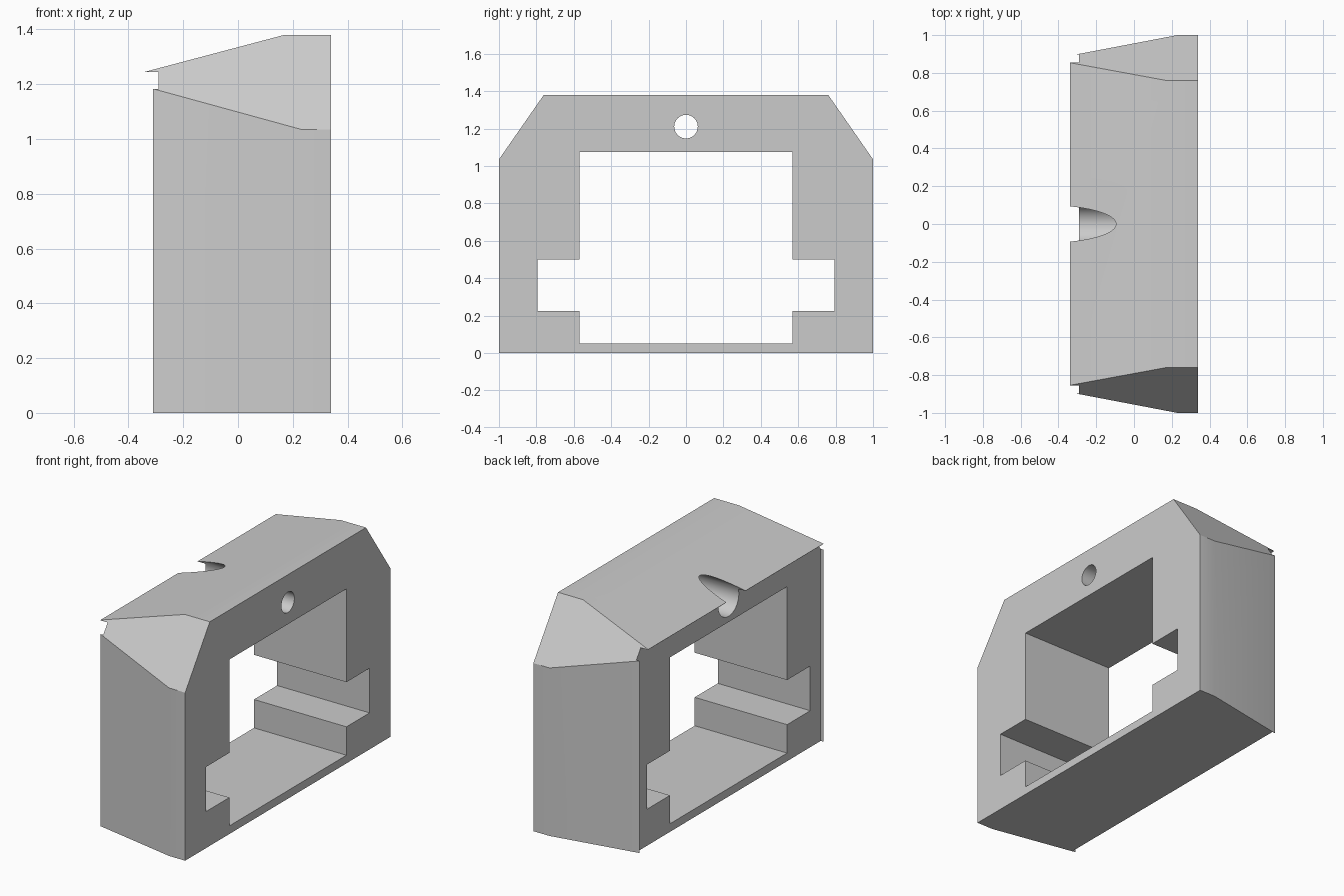
import bpy, bmesh, math
from mathutils import Vector

cube = bpy.data.objects.get("Cube")
if cube:
    bpy.data.objects.remove(cube, do_unlink=True)

grey = bpy.data.materials.new("plain grey")
grey.use_nodes = True
COLOUR = (0.6, 0.6, 0.6, 1)
grey.diffuse_color = COLOUR
grey.node_tree.nodes["Principled BSDF"].inputs["Base Color"].default_value = COLOUR


def mirrored(half):
    """Close a half outline (y, z) by mirroring it across y = 0."""
    return half + [(-y, z) for y, z in reversed(half)]


def circle(radius, z, sides=48):
    steps = [2 * math.pi * i / sides for i in range(sides)]
    return [(radius * math.cos(a), z + radius * math.sin(a)) for a in steps]


def prism(name, outline, x0, x1, planes=()):
    """Extrude a (y, z) outline along x, then trim it by planes."""
    bm = bmesh.new()
    base = bm.faces.new([bm.verts.new((x0, y, z)) for y, z in outline])
    ext = bmesh.ops.extrude_face_region(bm, geom=[base])
    verts = [v for v in ext["geom"] if isinstance(v, bmesh.types.BMVert)]
    bmesh.ops.translate(bm, vec=(x1 - x0, 0, 0), verts=verts)
    for point, normal in planes:
        geom = bm.verts[:] + bm.edges[:] + bm.faces[:]
        cut = bmesh.ops.bisect_plane(bm, geom=geom, plane_co=point,
                                     plane_no=normal, clear_outer=True)
        rim = [e for e in cut["geom_cut"] if isinstance(e, bmesh.types.BMEdge)]
        bmesh.ops.contextual_create(bm, geom=rim)
    bmesh.ops.recalc_face_normals(bm, faces=bm.faces[:])
    mesh = bpy.data.meshes.new(name)
    bm.to_mesh(mesh)
    bm.free()
    mesh.materials.append(grey)
    obj = bpy.data.objects.new(name, mesh)
    bpy.context.collection.objects.link(obj)
    return obj


# Chamfered block whose roof and sides taper towards -x
tapers = [(Vector((0.17, 0, 1.38)), Vector((-0.135, 0, 0.51)))]
for side in (1, -1):
    tapers.append((Vector((0.23, side, 0)), Vector((-0.103, side * 0.54, 0))))
body = prism("frame_body", mirrored([(1, 0), (1, 1.035), (0.76, 1.38)]),
             -0.34, 0.34, tapers)

cutters = [
    # Recessed rear face, leaving thin lips along the roof and sides
    prism("rear_recess_cutter",
          mirrored([(0.897, -0.1), (0.897, 1.188), (0.858, 1.2435)]), -0.5, -0.29),
    # Window with a slot on each side
    prism("window_cutter",
          mirrored([(0.57, 0.05), (0.57, 0.225), (0.795, 0.225),
                    (0.795, 0.5), (0.57, 0.5), (0.57, 1.075)]), -0.6, 0.6),
    # Bolt hole and its counterbore
    prism("bolt_hole_cutter", circle(0.063, 1.21), -0.6, 0.6),
    prism("counterbore_cutter", circle(0.1, 1.21), -0.6, 0.14),
]

bpy.context.view_layer.objects.active = body
for cutter in cutters:
    cutter.hide_render = True
    mod = body.modifiers.new(cutter.name, "BOOLEAN")
    mod.operation = "DIFFERENCE"
    mod.solver = "EXACT"
    mod.object = cutter
    bpy.ops.object.modifier_apply(modifier=mod.name)
    bpy.data.objects.remove(cutter, do_unlink=True)

bpy.ops.object.select_all(action="DESELECT")
body.select_set(True)
bpy.ops.object.shade_smooth_by_angle(angle=math.radians(30))
